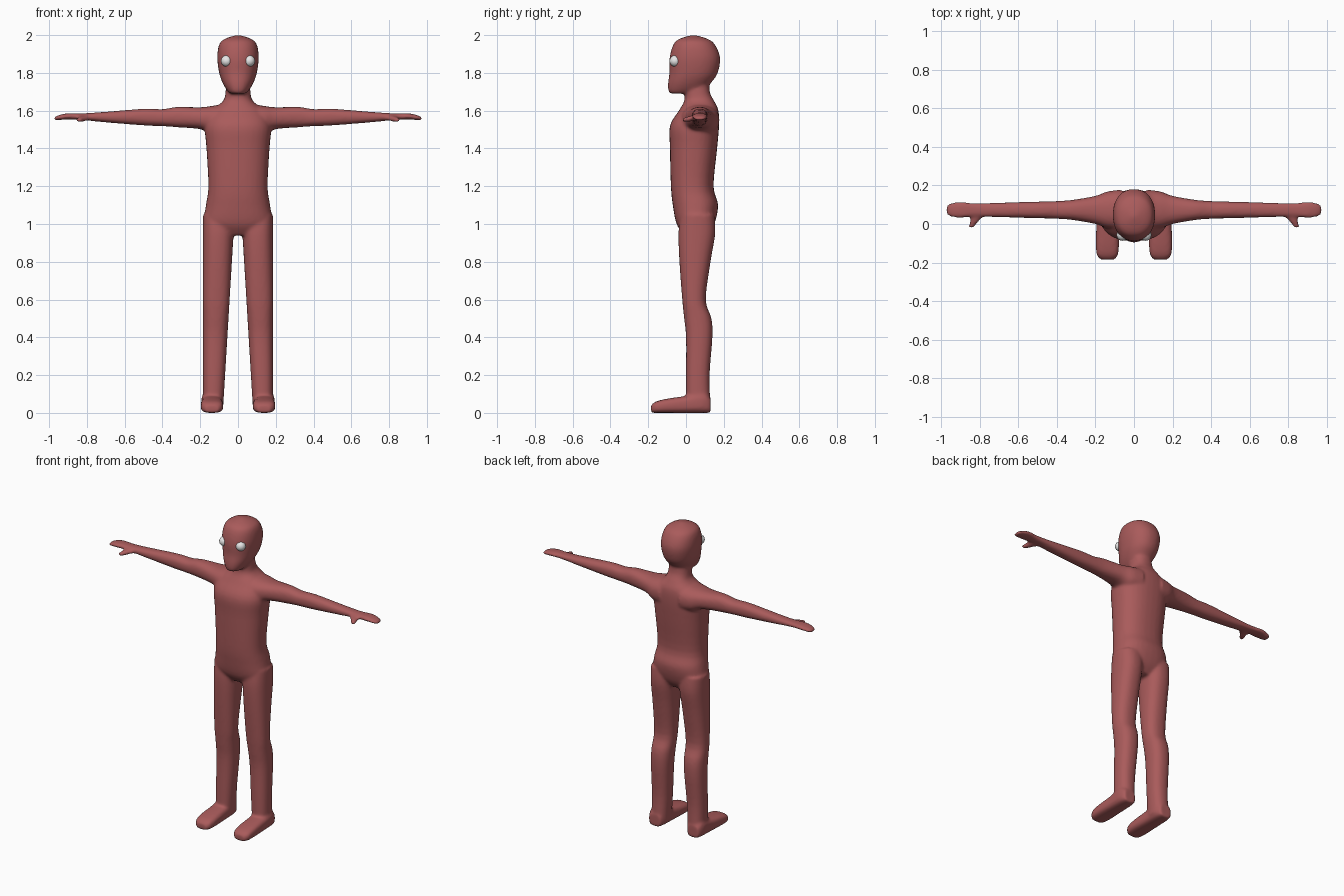
import bpy
import bmesh
from math import cos, sin, pi, copysign
from mathutils import Vector

default_cube = bpy.data.objects.get("Cube")
if default_cube:
    bpy.data.objects.remove(default_cube, do_unlink=True)


def make_material(name, color):
    material = bpy.data.materials.new(name)
    material.use_nodes = True
    material.diffuse_color = color
    shader = material.node_tree.nodes["Principled BSDF"]
    shader.inputs["Base Color"].default_value = color
    return material


skin = make_material("dusty red skin", (.4, .105, .105, 1))
white = make_material("eye white", (.8, .8, .8, 1))


def smooth_sections(sections, steps=4):
    """Add in-between cross-sections along a smooth curve through the given ones."""
    sections = [Vector(section) for section in sections]
    last = len(sections) - 1
    result = []
    for i in range(last):
        start, end = sections[i], sections[i + 1]
        start_slope = (end - sections[max(i - 1, 0)]) / 2
        end_slope = (sections[min(i + 2, last)] - start) / 2
        for step in range(steps):
            t = step / steps
            blend = t * t * (3 - 2 * t)
            result.append(start.lerp(end, blend)
                          + start_slope * (t * (1 - t) ** 2)
                          - end_slope * (t * t * (1 - t)))
    return result + [sections[last]]


def soften(value, power):
    """Push a circle coordinate outward, giving a rounder box for low powers."""
    return copysign(abs(value) ** power, value)


def loft(bm, axis, sections, side=1, power=.85, count=32):
    """Skin oval sections: position, then centre and radius on each other axis."""
    across, along = [i for i in range(3) if i != axis]
    rings = []
    for position, centre_a, radius_a, centre_b, radius_b in smooth_sections(sections):
        ring = []
        for k in range(count):
            angle = 2 * pi * k / count
            point = Vector()
            point[axis] = position
            point[across] = centre_a + radius_a * soften(cos(angle), power)
            point[along] = centre_b + radius_b * soften(sin(angle), power)
            point.x *= side
            ring.append(bm.verts.new(point))
        rings.append(ring)
    faces = [bm.faces.new((lower[k - 1], lower[k], upper[k], upper[k - 1]))
             for lower, upper in zip(rings, rings[1:]) for k in range(count)]
    faces += [bm.faces.new(rings[0]), bm.faces.new(rings[-1])]
    bmesh.ops.recalc_face_normals(bm, faces=faces)


def add_torso(bm):
    # height, half width, depth centre, half depth
    profile = [(.94, .13, .05, .06), (1, .18, .05, .1), (1.1, .17, .05, .12),
               (1.2, .157, .033, .113), (1.4, .167, .04, .125), (1.52, .175, .045, .13),
               (1.6, .14, .067, .105), (1.65, .08, .07, .08), (1.7, .066, .06, .066),
               (1.8, .06, .06, .06)]
    loft(bm, 2, [(z, 0, width, y, depth) for z, width, y, depth in profile])


def add_head(bm):
    # height, half width, depth centre, half depth
    profile = [(1.69, .04, -.03, .055), (1.71, .06, 0, .095), (1.75, .083, .02, .115),
               (1.8, .1, .04, .128), (1.88, .11, .047, .134), (1.95, .1, .043, .11),
               (1.98, .07, .04, .075), (2, .01, .04, .01)]
    loft(bm, 2, [(z, 0, width, y, depth) for z, width, y, depth in profile], power=.9)


def add_leg(bm, side):
    # height, front, back; the outer edge is straight and the inner edge slants
    outer = .185
    sections = []
    for z, front, back in [(.03, 0, .13), (.2, 0, .125), (.4, 0, .14), (.5, -.01, .135),
                           (.6, -.02, .105), (.8, -.035, .13), (.95, -.04, .155),
                           (1.05, -.03, .15)]:
        inner = .08 - .06 * z
        sections.append((z, (inner + outer) / 2, (outer - inner) / 2,
                         (front + back) / 2, (back - front) / 2))
    loft(bm, 2, sections, side)


def add_foot(bm, side):
    # depth, half width, top height, resting on the ground
    profile = [(-.185, .035, .04), (-.16, .055, .06), (-.1, .06, .075),
               (0, .057, .09), (.09, .055, .11), (.13, .04, .08)]
    loft(bm, 1, [(y, .138, width, top / 2, top / 2) for y, width, top in profile],
         side, power=.65)


def add_arm(bm, side):
    # distance out, half depth, centre height, half height, ending in a flat hand
    profile = [(.07, .105, 1.55, .085), (.14, .095, 1.55, .075), (.2, .073, 1.56, .058),
               (.32, .052, 1.566, .054), (.4, .046, 1.563, .045), (.5, .043, 1.566, .044),
               (.7, .038, 1.566, .028), (.82, .036, 1.568, .018), (.9, .042, 1.57, .016),
               (.95, .036, 1.563, .013), (.975, .02, 1.556, .008)]
    loft(bm, 0, [(x, .073, depth, z, height) for x, depth, z, height in profile], side)


def add_thumb(bm, side):
    loft(bm, 1, [(.06, .8, .04, 1.565, .015), (.01, .83, .022, 1.555, .014),
                 (-.02, .845, .014, 1.55, .01)], side)


# Gather all skin parts in one mesh
bm = bmesh.new()
add_torso(bm)
add_head(bm)
for side in (1, -1):
    for add_part in (add_leg, add_foot, add_arm, add_thumb):
        add_part(bm, side)
for face in bm.faces:
    face.smooth = True

mesh = bpy.data.meshes.new("body")
bm.to_mesh(mesh)
bm.free()
mesh.materials.append(skin)
body = bpy.data.objects.new("body", mesh)
bpy.context.collection.objects.link(body)

# Fuse the parts into one continuous soft skin
fuse = body.modifiers.new("fuse", "REMESH")
fuse.mode = "VOXEL"
fuse.voxel_size = .008
fuse.use_smooth_shade = True
relax = body.modifiers.new("relax", "SMOOTH")
relax.factor = .5
relax.iterations = 10

# Eyes
for side, name in ((1, "left_eye"), (-1, "right_eye")):
    bpy.ops.mesh.primitive_uv_sphere_add(segments=24, ring_count=16, radius=.03,
                                         location=(side * .06, -.057, 1.863))
    eye = bpy.context.object
    eye.name = name
    eye.data.materials.append(white)
    bpy.ops.object.shade_smooth()
